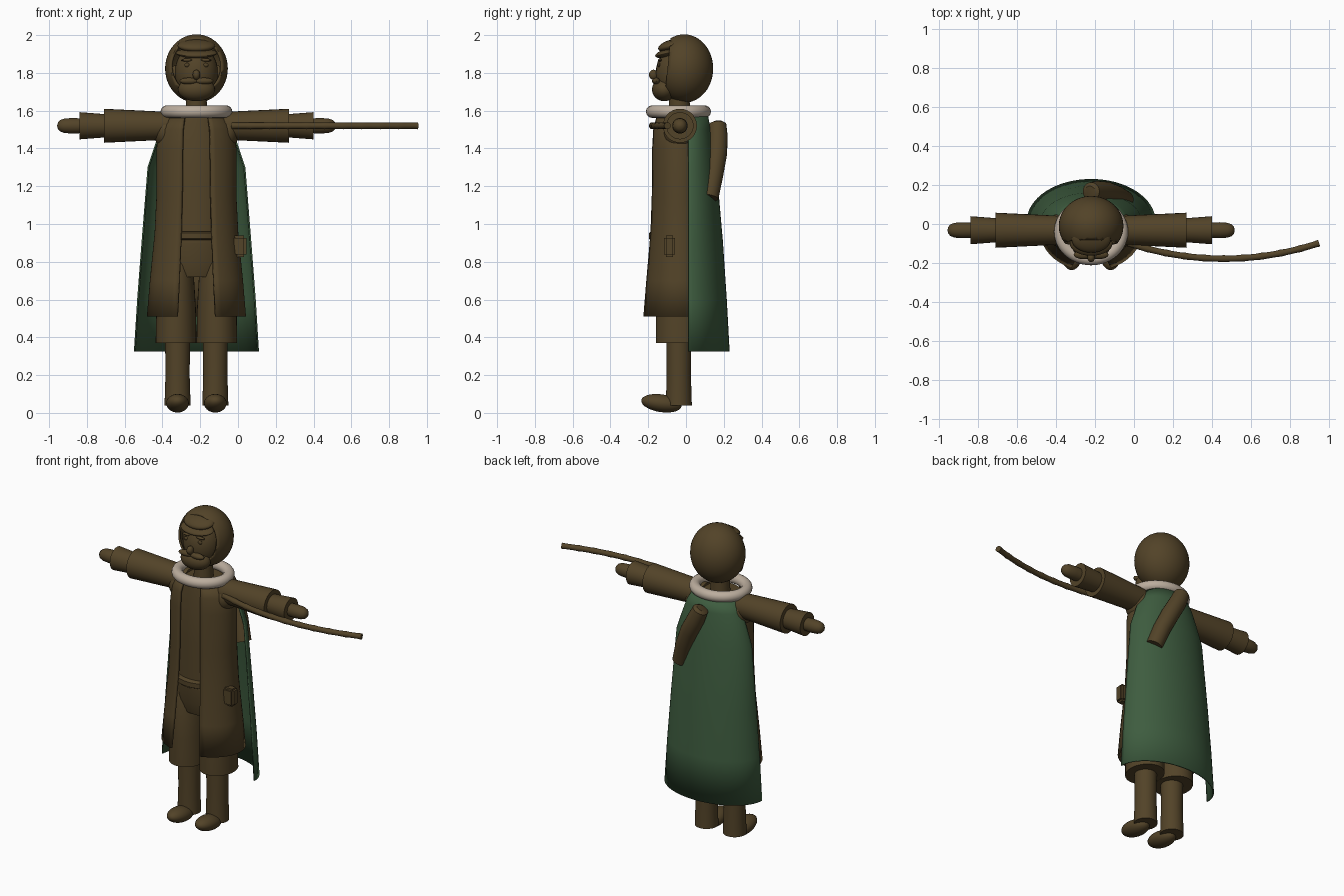
import bpy, bmesh, math
from mathutils import Vector

if "Cube" in bpy.data.objects:
    bpy.data.objects.remove(bpy.data.objects["Cube"])

CX, CY = -0.22, -0.035   # body axis


def material(name, rgb):
    m = bpy.data.materials.new(name)
    m.diffuse_color = (*rgb, 1)
    m.use_nodes = True
    m.node_tree.nodes["Principled BSDF"].inputs["Base Color"].default_value = m.diffuse_color
    return m


BROWN = material("brown", (0.085, 0.056, 0.021))
GREEN = material("green", (0.048, 0.108, 0.050))
CREAM = material("cream", (0.50, 0.42, 0.34))


def finish(bm, name, mat, thick=0, smooth=True):
    bmesh.ops.recalc_face_normals(bm, faces=bm.faces)
    me = bpy.data.meshes.new(name)
    bm.to_mesh(me)
    bm.free()
    me.materials.append(mat)
    ob = bpy.data.objects.new(name, me)
    bpy.context.collection.objects.link(ob)
    if thick:
        s = ob.modifiers.new("thickness", 'SOLIDIFY')
        s.thickness, s.offset = thick, 0
    if smooth:
        bpy.ops.object.select_all(action='DESELECT')
        ob.select_set(True)
        bpy.context.view_layer.objects.active = ob
        bpy.ops.object.shade_smooth_by_angle(angle=math.radians(40))
    return ob


def loft(name, rings, mat, n=32, span=None, thick=0):
    """Rings are (centre, rx, ry, axis u, axis v); span(i) gives an open arc."""
    bm = bmesh.new()
    rows = []
    for i, (c, rx, ry, u, v) in enumerate(rings):
        a, b = span(i) if span else (0, math.tau * (n - 1) / n)
        angles = [a + (b - a) * k / (n - 1) for k in range(n)]
        rows.append([bm.verts.new(Vector(c) + Vector(u) * rx * math.cos(t) + Vector(v) * ry * math.sin(t))
                     for t in angles])
    for r, s in zip(rows, rows[1:]):
        for k in range(n - 1 if span else n):
            j = (k + 1) % n
            bm.faces.new((r[k], r[j], s[j], s[k]))
    if not span:
        bm.faces.new(rows[0])
        bm.faces.new(rows[-1])
    return finish(bm, name, mat, thick)


def upright(name, rows, mat, x=CX, y=CY, **kw):
    """Stack of level ellipses (z, rx, ry)."""
    return loft(name, [((x, y, z), rx, ry, (1, 0, 0), (0, 1, 0)) for z, rx, ry in rows], mat, **kw)


def tube(name, pts, radii, mat, n=20):
    """Round tube along a path with one radius per point."""
    pts = [Vector(p) for p in pts]
    rings = []
    for i, p in enumerate(pts):
        d = (pts[min(i + 1, len(pts) - 1)] - pts[max(i - 1, 0)]).normalized()
        u = d.cross(Vector((0, 1, 0))).normalized()
        rings.append((p, radii[i], radii[i], u, d.cross(u)))
    return loft(name, rings, mat, n)


def ball(name, c, r, mat=BROWN, seg=28, tilt=0):
    bm = bmesh.new()
    bmesh.ops.create_uvsphere(bm, u_segments=seg, v_segments=seg // 2, radius=1)
    bmesh.ops.scale(bm, vec=r, verts=bm.verts)
    ob = finish(bm, name, mat)
    ob.location = c
    ob.rotation_euler.x = tilt
    return ob


# hair: egg shell opened at the front
bm = bmesh.new()
bmesh.ops.create_uvsphere(bm, u_segments=40, v_segments=24, radius=1)
bmesh.ops.scale(bm, vec=(0.16, 0.148, 0.175), verts=bm.verts)
bmesh.ops.translate(bm, vec=(CX, -0.01, 1.823), verts=bm.verts)
bmesh.ops.bisect_plane(bm, geom=bm.verts[:] + bm.edges[:] + bm.faces[:],
                       plane_co=(0, -0.095, 1.82), plane_no=(0, -1, 0.1), clear_outer=True)
finish(bm, "hair", BROWN, 0.012)

# fringe locks over the brow
ball("upper_fringe", (CX, -0.08, 1.945), (0.10, 0.07, 0.03), tilt=0.3)
ball("lower_fringe", (CX, -0.10, 1.905), (0.11, 0.065, 0.022), tilt=0.25)

# face
ball("face", (CX, -0.045, 1.80), (0.115, 0.115, 0.145))
ball("beard", (CX, -0.115, 1.712), (0.098, 0.065, 0.062))
ball("nose", (CX, -0.172, 1.79), (0.02, 0.024, 0.027), seg=16)
for s in (-1, 1):
    ball("eye", (CX + s * 0.05, -0.143, 1.842), (0.014, 0.008, 0.012), seg=12)
    ball("brow", (CX + s * 0.05, -0.138, 1.868), (0.032, 0.01, 0.008), seg=12)
    ball("ear", (CX + s * 0.115, -0.05, 1.80), (0.02, 0.025, 0.04), seg=12)
    ball("moustache", (CX + s * 0.04, -0.158, 1.757), (0.05, 0.022, 0.018), seg=16)
upright("neck", [(1.54, 0.06, 0.06), (1.70, 0.052, 0.052)], BROWN)

# fur collar
bm = bmesh.new()
R, r, N, M = 0.157, 0.033, 48, 16
grid = [[bm.verts.new((CX + (R + r * math.cos(q)) * math.cos(p),
                       -0.04 + (R - 0.018 + r * math.cos(q)) * math.sin(p),
                       1.595 + r * math.sin(q)))
         for q in (math.tau * j / M for j in range(M))] for p in (math.tau * i / N for i in range(N))]
for i in range(N):
    for j in range(M):
        a, b = grid[i], grid[(i + 1) % N]
        bm.faces.new((a[j], b[j], b[(j + 1) % M], a[(j + 1) % M]))
finish(bm, "fur_collar", CREAM)

# torso, belt and breeches
upright("vest", [(0.90, 0.17, 0.135), (1.2, 0.175, 0.135), (1.45, 0.175, 0.13), (1.575, 0.13, 0.11)], BROWN)
upright("belt", [(0.915, 0.165, 0.15), (0.922, 0.18, 0.162), (0.952, 0.18, 0.162), (0.96, 0.165, 0.15)], BROWN)
upright("hips", [(0.72, 0.15, 0.10), (0.80, 0.185, 0.125), (0.93, 0.17, 0.13)], BROWN)
for s in (-1, 1):
    x = CX + s * 0.108
    upright("breeches_leg", [(0.37, 0.085, 0.10), (0.37, 0.108, 0.125), (0.55, 0.105, 0.125),
                             (0.80, 0.09, 0.115), (0.88, 0.06, 0.09)], BROWN, x=x)
    # lower leg and shoe
    lx = CX + s * 0.10
    upright("boot_leg", [(0.04, 0.069, 0.069), (0.2, 0.064, 0.064), (0.40, 0.066, 0.066)],
            BROWN, x=lx, y=-0.038)
    ball("shoe", (lx, -0.13, 0.051), (0.06, 0.108, 0.047), tilt=-0.15)

# long open coat: rows are (z, rx, ry, half gap at the front)
coat = [(1.575, 0.14, 0.125, 0.06), (1.50, 0.19, 0.142, 0.07), (1.40, 0.205, 0.147, 0.072),
        (1.15, 0.205, 0.15, 0.075), (0.95, 0.215, 0.158, 0.08), (0.70, 0.24, 0.182, 0.09),
        (0.51, 0.256, 0.20, 0.10)]


def coat_span(i):
    a = math.asin(coat[i][3] / coat[i][1])
    return -math.pi / 2 + a, math.pi * 1.5 - a


upright("coat", [c[:3] for c in coat], BROWN, n=41, span=coat_span, thick=0.014)

# cape
upright("cape", [(1.575, 0.14, 0.10), (1.50, 0.185, 0.115), (1.42, 0.215, 0.128), (1.30, 0.255, 0.145),
                 (0.90, 0.287, 0.18), (0.60, 0.31, 0.20), (0.325, 0.327, 0.215)],
        GREEN, y=0.012, n=33, span=lambda i: (0, math.pi), thick=0.008)

# arms, mirrored about the body axis
for s in (-1, 1):
    def arm(name, pairs):
        tube(name, [(CX + s * d, -0.032, 1.52) for d, _ in pairs], [q for _, q in pairs], BROWN, 28)
    arm("sleeve", [(0.10, 0.07), (0.20, 0.076), (0.49, 0.09)])
    arm("cuff", [(0.47, 0.06), (0.49, 0.062), (0.62, 0.072)])
    arm("hand", [(0.58, 0.038), (0.66, 0.041), (0.70, 0.038), (0.722, 0.03), (0.733, 0.018), (0.737, 0.003)])
    ball("shoulder", (CX + s * 0.165, -0.032, 1.485), (0.06, 0.085, 0.085))

# curved rod with raised wrappings
rod = []
for i in range(41):
    t = i / 20 - 1
    rod.append((0.46 + 0.49 * t, -0.178 + 0.08 * t * t, 1.52))
tube("curved_rod", rod, [0.0165 if i % 4 else 0.0185 for i in range(41)], BROWN, 14)

# bent case on the back
tube("back_case", [(-0.225, 0.165, 1.535), (-0.22, 0.167, 1.525), (-0.19, 0.168, 1.46), (-0.14, 0.163, 1.37),
                   (-0.09, 0.145, 1.26), (-0.05, 0.122, 1.14)],
     [0.03, 0.047, 0.053, 0.054, 0.052, 0.05], BROWN, 24)

# hip pouch
bm = bmesh.new()
bmesh.ops.create_cube(bm, size=1)
bmesh.ops.scale(bm, vec=(0.078, 0.06, 0.112), verts=bm.verts)
bmesh.ops.translate(bm, vec=(0.005, -0.087, 0.882), verts=bm.verts)
bmesh.ops.bevel(bm, geom=bm.edges[:], offset=0.012, segments=2, affect='EDGES')
finish(bm, "hip_pouch", BROWN)
